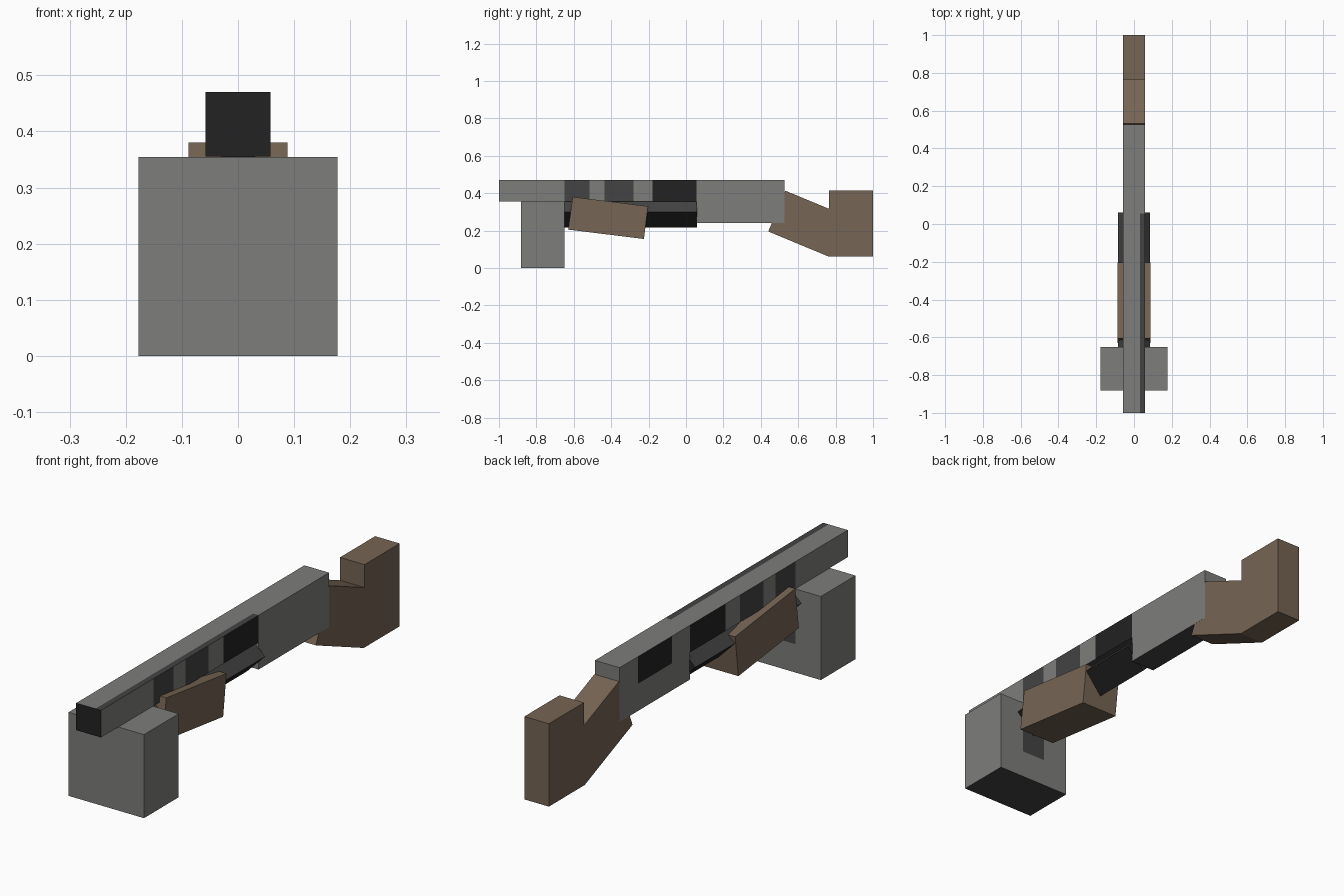
import bpy, bmesh, math
from mathutils import Vector, Matrix

cube = bpy.data.objects.get("Cube")
if cube:
    bpy.data.objects.remove(cube, do_unlink=True)


def material(name, rgb):
    m = bpy.data.materials.new(name)
    m.use_nodes = True
    m.diffuse_color = (*rgb, 1)
    m.node_tree.nodes["Principled BSDF"].inputs["Base Color"].default_value = (*rgb, 1)
    return m


MATS = [material("steel_grey", (0.205, 0.211, 0.198)),
        material("dark_grey", (0.056, 0.056, 0.056)),
        material("near_black", (0.016, 0.016, 0.016)),
        material("brown_wood", (0.180, 0.128, 0.087))]
GREY, DARK, BLACK, WOOD = range(4)


def prism(name, outline, half_width, rule, cuts=()):
    """Extrude a (y, z) outline across x, cut it, then colour faces by rule(centre, normal)."""
    bm = bmesh.new()
    face = bm.faces.new([bm.verts.new((-half_width, y, z)) for y, z in outline])
    ext = bmesh.ops.extrude_face_region(bm, geom=[face])
    moved = [g for g in ext["geom"] if isinstance(g, bmesh.types.BMVert)]
    bmesh.ops.translate(bm, verts=moved, vec=(2 * half_width, 0, 0))
    for axis, value in cuts:
        no = Vector([float(i == axis) for i in range(3)])
        bmesh.ops.bisect_plane(bm, geom=bm.verts[:] + bm.edges[:] + bm.faces[:],
                               plane_co=no * value, plane_no=no)
    bmesh.ops.recalc_face_normals(bm, faces=bm.faces[:])
    bm.normal_update()
    for f in bm.faces:
        f.material_index = rule(f.calc_center_median(), f.normal)
    me = bpy.data.meshes.new(name)
    bm.to_mesh(me)
    bm.free()
    for m in MATS:
        me.materials.append(m)
    ob = bpy.data.objects.new(name, me)
    bpy.context.collection.objects.link(ob)
    return ob


def rect(y0, y1, z0, z1):
    return [(y0, z0), (y1, z0), (y1, z1), (y0, z1)]


X, Y, Z = range(3)
HW = 0.058
REAR = 0.055      # where the barrel meets the receiver
BANDS = [(-0.65, -0.515, DARK), (-0.435, -0.28, DARK), (-0.18, REAR, BLACK)]


# Barrel: black muzzle, dark bands on the sides, dark strip on top
def barrel_rule(c, n):
    if n.y < -0.5:
        return BLACK
    if n.z > 0.5:
        return DARK if c.x > 0.032 else GREY
    if n.z < -0.5:
        return DARK
    if abs(n.x) > 0.5:
        for y0, y1, colour in BANDS:
            if y0 < c.y < y1:
                return colour
    return GREY


prism("barrel", rect(-1, REAR, 0.355, 0.47), HW, barrel_rule,
      [(X, 0.032)] + [(Y, y) for b in BANDS for y in b[:2] if y < REAR])


# Receiver: dark underside and a black port on one side
def receiver_rule(c, n):
    if n.z < -0.5:
        return DARK
    if n.x < -0.5 and 0.175 < c.y < 0.405 and c.z > 0.355:
        return BLACK
    return GREY


prism("receiver", rect(REAR, 0.527, 0.24, 0.47), HW, receiver_rule,
      [(Y, 0.175), (Y, 0.405), (Z, 0.355)])


# Front block: dark underside and a dark patch behind
def block_rule(c, n):
    if n.z < -0.5:
        return DARK
    if n.y > 0.5 and abs(c.x) < HW and c.z > 0.12:
        return DARK
    return GREY


prism("front_block", rect(-0.882, -0.65, 0, 0.354), 0.177, block_rule,
      [(X, -HW), (X, HW), (Z, 0.12)])

# Magazine tube: square bar turned on its edge, dark above and black below
h = 0.085 / math.sqrt(2)
tube = prism("magazine_tube", rect(-0.66, 0.06, -h, h), h,
             lambda c, n: DARK if n.z > 0.5 or n.x > 0.5 else BLACK)
tube.data.transform(Matrix.Translation((0, 0, 0.3)) @ Matrix.Rotation(math.radians(-45), 4, 'Y'))

# Fore grip: tilted wooden block
prism("fore_grip", [(-0.63, 0.205), (-0.225, 0.155), (-0.203, 0.33), (-0.606, 0.38)],
      0.088, lambda c, n: WOOD)

# Stock: sloping wrist and upright butt
prism("stock", [(0.44, 0.195), (0.76, 0.062), (1, 0.062), (1, 0.413),
                (0.765, 0.413), (0.765, 0.316), (0.531, 0.413)],
      HW - 0.0005, lambda c, n: WOOD)
